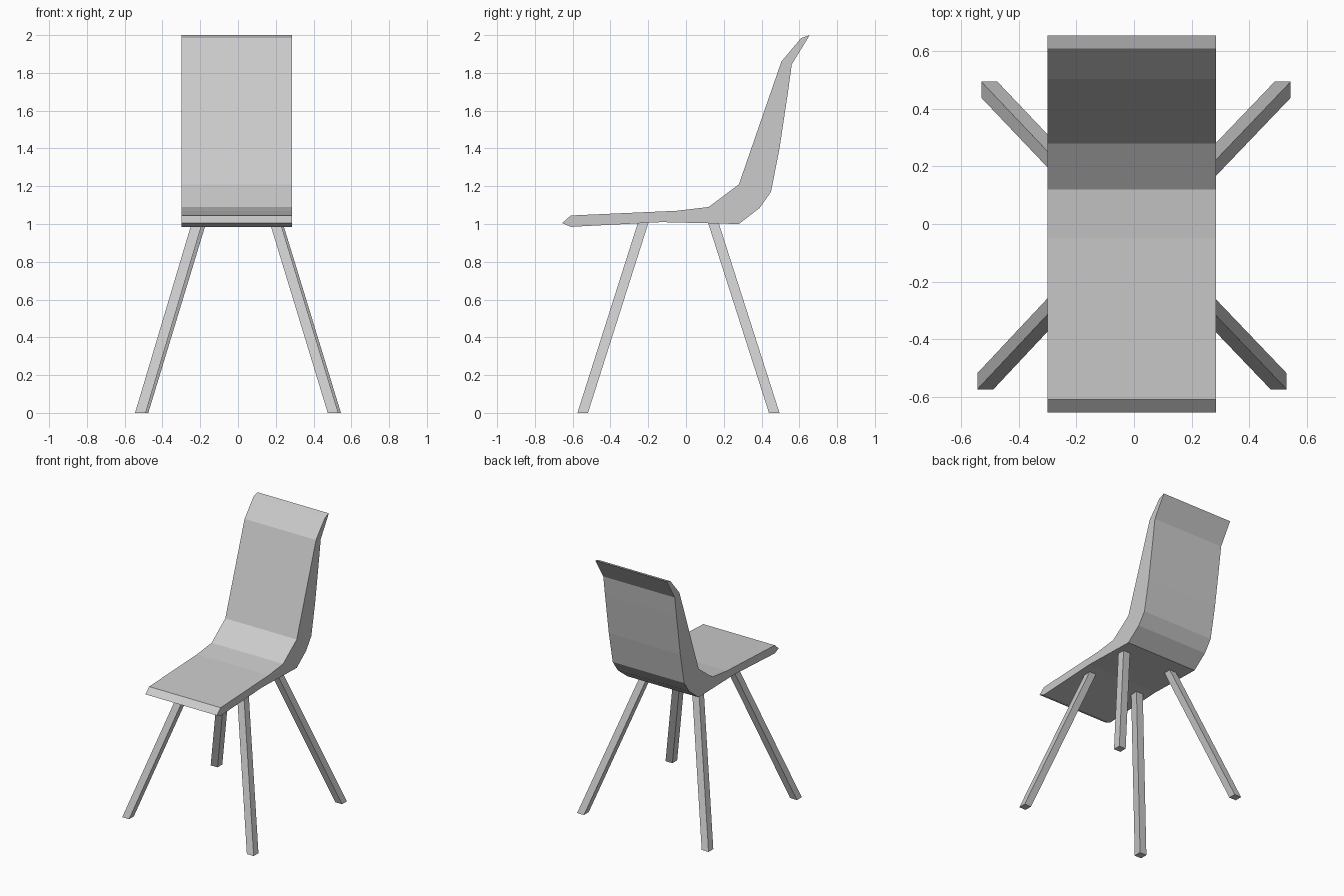
import bpy
import bmesh
from mathutils import Vector

cube = bpy.data.objects.get("Cube")
if cube:
    bpy.data.objects.remove(cube, do_unlink=True)

# Single light grey finish
grey = bpy.data.materials.new("light_grey")
grey.use_nodes = True
colour = (0.6, 0.6, 0.6, 1.0)
grey.diffuse_color = colour
grey.node_tree.nodes["Principled BSDF"].inputs["Base Color"].default_value = colour


def loft(name, start, end):
    """Solid between two matching closed outlines, flat shaded."""
    bm = bmesh.new()
    a = [bm.verts.new(p) for p in start]
    b = [bm.verts.new(p) for p in end]
    bm.faces.new(a)
    bm.faces.new(b)
    for i in range(len(a)):
        j = (i + 1) % len(a)
        bm.faces.new((a[i], a[j], b[j], b[i]))
    bmesh.ops.recalc_face_normals(bm, faces=bm.faces)
    mesh = bpy.data.meshes.new(name)
    bm.to_mesh(mesh)
    bm.free()
    mesh.materials.append(grey)
    obj = bpy.data.objects.new(name, mesh)
    bpy.context.collection.objects.link(obj)
    return obj


# Seat and backrest: one side profile (y, z) swept across the width
upper_side = [(-0.655, 1.005), (-0.61, 1.045), (-0.05, 1.07), (0.12, 1.09),
              (0.28, 1.21), (0.505, 1.86), (0.61, 1.985), (0.655, 2.0)]
lower_side = [(0.56, 1.845), (0.54, 1.70), (0.495, 1.40), (0.45, 1.17),
              (0.39, 1.085), (0.28, 1.0), (-0.13, 1.01), (-0.61, 0.985)]
profile = upper_side + lower_side
LEFT, RIGHT = 0.285, -0.30
loft("seat_shell", [(RIGHT, y, z) for y, z in profile],
     [(LEFT, y, z) for y, z in profile])


# Splayed square legs: foot centre and top centre
def square(centre, half=0.028):
    corners = ((-1, -1), (1, -1), (1, 1), (-1, 1))
    return [Vector(centre) + Vector((u * half, v * half, 0)) for u, v in corners]


TOP = 1.012
legs = {
    "back_left_leg": ((0.517, 0.467), (0.207, 0.143)),
    "front_left_leg": ((0.503, -0.547), (0.195, -0.225)),
    "front_right_leg": ((-0.517, -0.547), (-0.215, -0.225)),
    "back_right_leg": ((-0.503, 0.467), (-0.195, 0.143)),
}
for name, (foot, top) in legs.items():
    loft(name, square((*foot, 0)), square((*top, TOP)))
